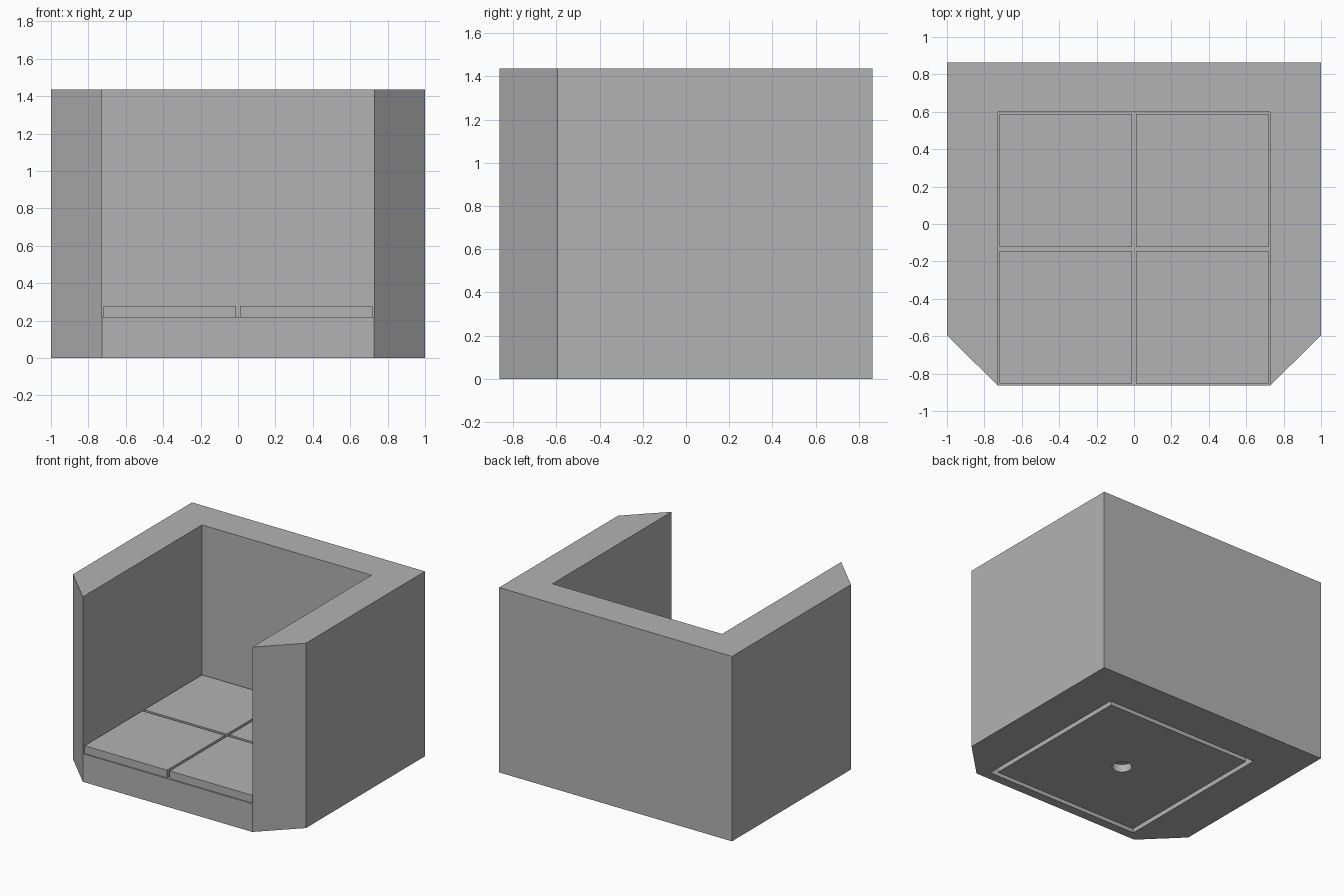
import bpy
import bmesh

cube = bpy.data.objects.get("Cube")
if cube:
    bpy.data.objects.remove(cube, do_unlink=True)

grey = bpy.data.materials.new("plain grey")
grey.use_nodes = True
colour = (0.45, 0.45, 0.45, 1)
grey.diffuse_color = colour
grey.node_tree.nodes["Principled BSDF"].inputs["Base Color"].default_value = colour


def finish(name, bm):
    bmesh.ops.recalc_face_normals(bm, faces=bm.faces)
    mesh = bpy.data.meshes.new(name)
    bm.to_mesh(mesh)
    bm.free()
    mesh.materials.append(grey)
    obj = bpy.data.objects.new(name, mesh)
    bpy.context.collection.objects.link(obj)
    return obj


def prism(name, outline, bottom, top):
    """Extrude a flat outline upward."""
    bm = bmesh.new()
    face = bm.faces.new([bm.verts.new((x, y, bottom)) for x, y in outline])
    new = bmesh.ops.extrude_face_region(bm, geom=[face])["geom"]
    verts = [v for v in new if isinstance(v, bmesh.types.BMVert)]
    bmesh.ops.translate(bm, verts=verts, vec=(0, 0, top - bottom))
    return finish(name, bm)


def box(name, x0, x1, y0, y1, z0, z1):
    return prism(name, [(x0, y0), (x1, y0), (x1, y1), (x0, y1)], z0, z1)


def cut(target, cutter):
    mod = target.modifiers.new(cutter.name, "BOOLEAN")
    mod.operation = "DIFFERENCE"
    mod.solver = "EXACT"
    mod.object = cutter
    cutter.hide_render = True
    cutter.hide_set(True)


DEPTH = 0.864      # half depth of the body
INNER = 0.728      # half width of the seat opening
HEIGHT = 1.435
SEAT = 0.218       # height of the platform under the cushions
MID = -0.133       # centre of the seat in y

# Solid body with chamfered front corners
right_half = [(INNER, -DEPTH), (1, -0.595), (1, DEPTH)]
left_half = [(-x, y) for x, y in reversed(right_half)]
body = prism("body", right_half + left_half, 0, HEIGHT)

# Open front and top leave the arms and backrest
cut(body, box("seat_opening_cutter", -INNER, INNER, -1.2, 0.598, SEAT, 2))

# Square groove under the base
g, core = 0.66, 0.623
groove = box("groove_cutter", -g, g, MID - g, MID + g, -0.1, 0.06)
cut(groove, box("groove_core_cutter", -core, core, MID - core, MID + core, -0.2, 0.2))
cut(body, groove)

# Round recess in the middle of the underside
bm = bmesh.new()
bmesh.ops.create_cone(bm, cap_ends=True, segments=32, radius1=0.07, radius2=0.07, depth=0.12)
bmesh.ops.translate(bm, verts=bm.verts, vec=(0, MID, 0))
cut(body, finish("recess_cutter", bm))

# Four square seat tiles with narrow gaps
gap, edge = 0.011, 0.72
for side, x0, x1 in (("right", -edge, -gap), ("left", gap, edge)):
    for row, y0, y1 in (("front", MID - edge, MID - gap), ("back", MID + gap, MID + edge)):
        box(f"seat_tile_{row}_{side}", x0, x1, y0, y1, SEAT, 0.278)
